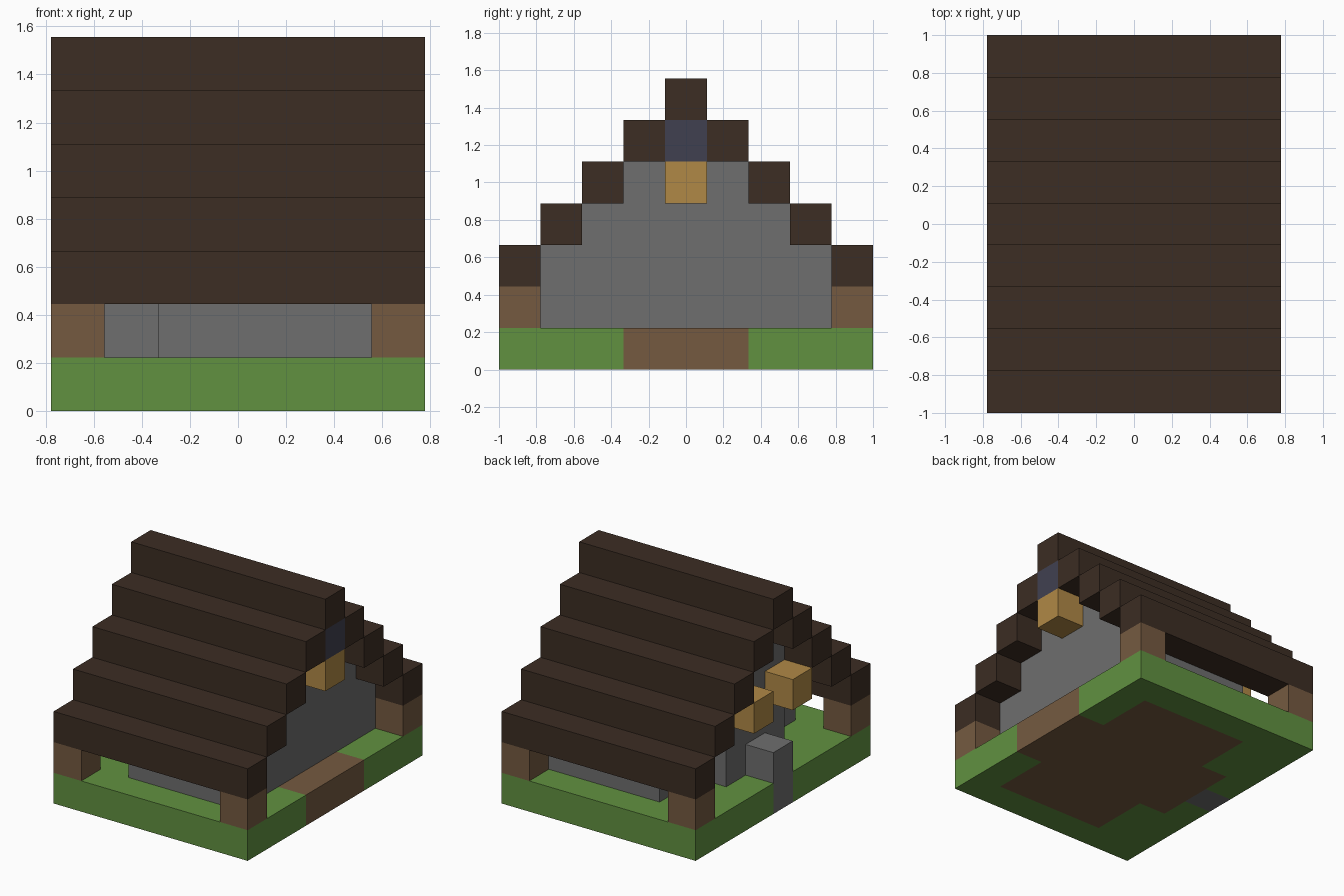
import bpy, bmesh

cube = bpy.data.objects.get("Cube")
if cube:
    bpy.data.objects.remove(cube, do_unlink=True)

U = 2 / 9            # one block
NX, NY = 7, 9        # footprint in blocks


def material(name, r, g, b):
    def lin(v):
        v /= 255
        return v / 12.92 if v <= 0.04045 else ((v + 0.055) / 1.055) ** 2.4
    col = (lin(r), lin(g), lin(b), 1)
    m = bpy.data.materials.new(name)
    m.use_nodes = True
    m.diffuse_color = col
    bsdf = m.node_tree.nodes["Principled BSDF"]
    bsdf.inputs["Base Color"].default_value = col
    bsdf.inputs["Roughness"].default_value = 1
    return m


GRASS = material("grass green", 97, 145, 64)
EARTH = material("earth brown", 117, 90, 64)
STONE = material("stone grey", 110, 110, 110)
TIMBER = material("dark timber", 60, 45, 35)
LAMP = material("lamp amber", 176, 137, 70)
SLATE = material("slate blue", 64, 64, 80)


def prism(name, profile, x0, x1, mat):
    """Extrude a (y, z) profile, in blocks, along x."""
    bm = bmesh.new()
    verts = [bm.verts.new(((x0 - NX / 2) * U, (y - NY / 2) * U, z * U)) for y, z in profile]
    face = bm.faces.new(verts)
    new = bmesh.ops.extrude_face_region(bm, geom=[face])["geom"]
    bmesh.ops.translate(bm, vec=((x1 - x0) * U, 0, 0),
                        verts=[v for v in new if isinstance(v, bmesh.types.BMVert)])
    bmesh.ops.recalc_face_normals(bm, faces=bm.faces)
    mesh = bpy.data.meshes.new(name)
    bm.to_mesh(mesh)
    bm.free()
    mesh.materials.append(mat)
    ob = bpy.data.objects.new(name, mesh)
    bpy.context.collection.objects.link(ob)
    return ob


def block(name, x, y, z, mat):
    """Box from (start, end) ranges in blocks."""
    (y0, y1), (z0, z1) = y, z
    return prism(name, [(y0, z0), (y1, z0), (y1, z1), (y0, z1)], *x, mat)


# Ground: earth under the building and path, grass border around it
for side, y in (("front", (0, 1)), ("back", (8, 9))):
    block("grass_" + side, (0, 7), y, (0, 1), GRASS)
for side, y in (("front", (1, 3)), ("back", (6, 8))):
    block("grass_right_" + side, (0, 2), y, (0, 1), GRASS)
    block("grass_left_" + side, (6, 7), y, (0, 1), GRASS)
    block("grass_step_" + side, (0, 1), (3, 4) if side == "front" else (5, 6), (0, 1), GRASS)
block("earth_floor", (2, 6), (1, 8), (0, 1), EARTH)
block("earth_path", (6, 7), (3, 6), (0, 1), EARTH)
block("earth_under_chimney", (1, 2), (3, 6), (0, 1), EARTH)

# Corner posts
for xs, x in (("right", 0), ("left", 6)):
    for ys, y in (("front", 0), ("back", 8)):
        block(f"post_{ys}_{xs}", (x, x + 1), (y, y + 1), (1, 2), EARTH)

# Stepped roof, mirrored front to back, with a single ridge beam
for n in range(4):
    for side, y in (("front", n), ("back", 8 - n)):
        block(f"roof_step_{side}_{n + 1}", (0, 7), (y, y + 1), (n + 2, n + 3), TIMBER)
block("roof_ridge", (0, 7), (4, 5), (6, 7), TIMBER)


def stepped(first):
    """Gable profile rising one block per step from column `first` to the ridge."""
    pts = [(first, 1)]
    for y in range(first, 5):
        pts += [(y, y + 2), (y + 1, y + 2)]
    # drop the point at the ridge's far side, then mirror the rising half
    rising = pts[:-1]
    return rising + [(NY - y, z) for y, z in reversed(rising)]


# Stone walls: two long sides and two stepped gable ends
block("wall_front", (2, 6), (1, 2), (1, 3), STONE)
block("wall_back", (2, 6), (7, 8), (1, 3), STONE)
prism("gable_left", stepped(2), 5, 6, STONE)
prism("gable_right", stepped(2), 2, 3, STONE)

# Chimney breast and the stone pillar before it
prism("chimney_breast", stepped(3), 1, 2, STONE)
block("stone_pillar", (0, 1), (4, 5), (0, 2), STONE)

# Lamps: one hung under the ridge, two flanking the pillar
block("lamp_hanger", (6, 7), (4, 5), (5, 6), SLATE)
block("lamp_left", (6, 7), (4, 5), (4, 5), LAMP)
for side, y in (("front", 3), ("back", 5)):
    block("lamp_right_" + side, (0, 1), (y, y + 1), (3, 4), LAMP)
